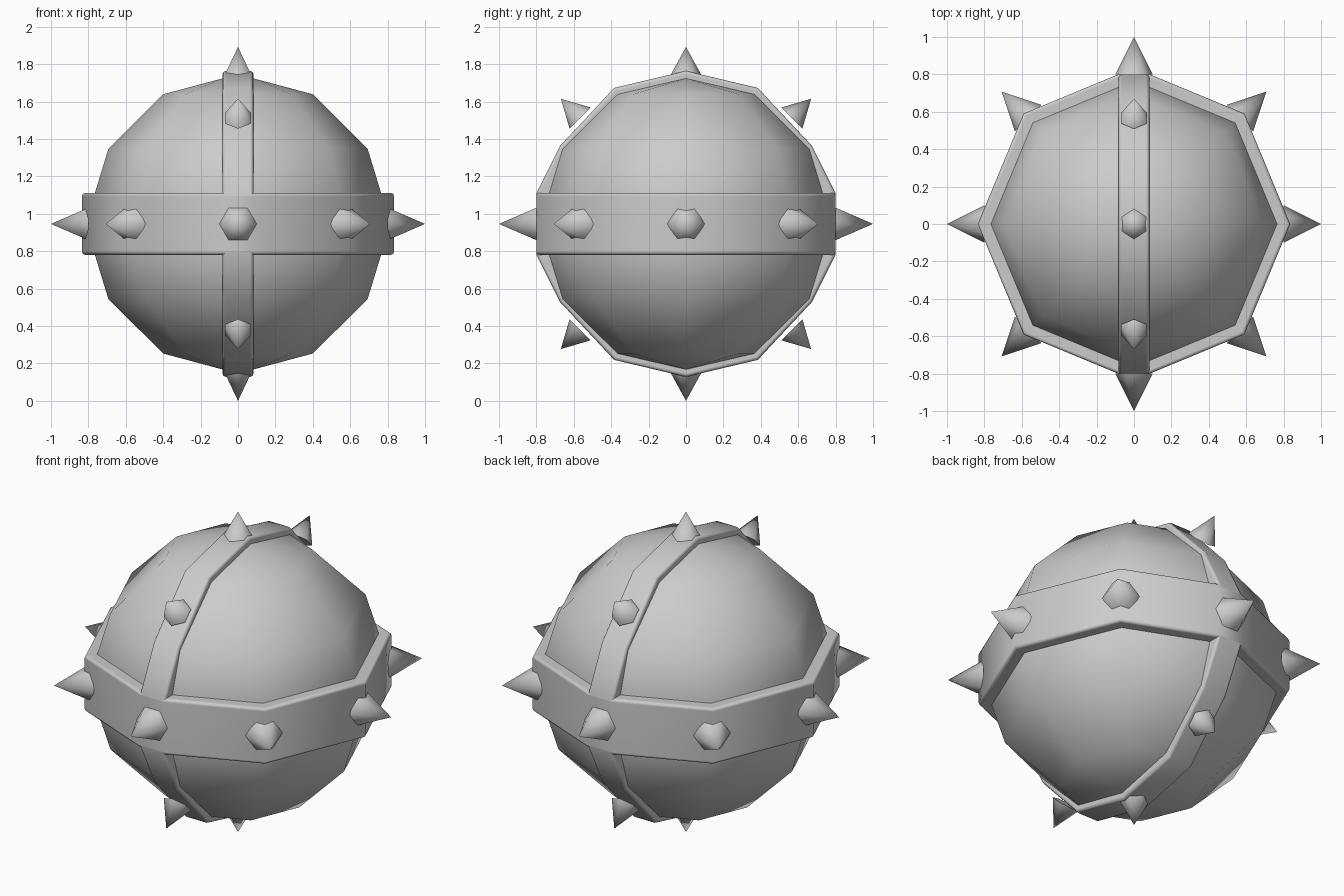
import bpy, bmesh, math
from mathutils import Vector, Matrix

if "Cube" in bpy.data.objects:
    bpy.data.objects.remove(bpy.data.objects["Cube"])

CZ = 0.946        # height of the ball's centre
HALF = 0.083      # half width of the upright band
BELT = 0.166      # half height of the horizontal belt


def add_object(name, bm):
    bmesh.ops.recalc_face_normals(bm, faces=bm.faces)
    mesh = bpy.data.meshes.new(name)
    bm.to_mesh(mesh)
    bm.free()
    for p in mesh.polygons:
        p.use_smooth = True
    ob = bpy.data.objects.new(name, mesh)
    ob.location.z = CZ
    bpy.context.collection.objects.link(ob)
    return ob


def octagon(r):
    """Octagon outline with its front and back corners cut flat at the band."""
    q = r * math.sqrt(0.5)
    y = r - HALF * (r - q) / q
    quarter = [(r, 0), (q, q), (HALF, y)]
    half = quarter + [(-a, b) for a, b in reversed(quarter)]
    return half + [(a, -b) for a, b in reversed(half[1:-1])]


def prism(name, outline, to3d, half):
    """Solid strip from an outline, with softened rims."""
    bm = bmesh.new()
    face = bm.faces.new([bm.verts.new(to3d(a, b, -half)) for a, b in outline])
    ext = bmesh.ops.extrude_face_region(bm, geom=[face], use_keep_orig=True)
    moved = [v for v in ext["geom"] if isinstance(v, bmesh.types.BMVert)]
    bmesh.ops.translate(bm, verts=moved, vec=Vector(to3d(0, 0, 2 * half)))
    ob = add_object(name, bm)
    bev = ob.modifiers.new("rim", "BEVEL")
    bev.width = 0.018
    bev.segments = 2
    bev.limit_method = "ANGLE"
    bev.angle_limit = math.radians(60)
    ob.modifiers.new("normals", "WEIGHTED_NORMAL")
    return ob


def spike(name, direction, side, radius, height):
    """Six-sided cone, one base corner pointing along side."""
    z = Vector(direction).normalized()
    x = Vector(side).normalized()
    rot = Matrix((x, z.cross(x), z)).transposed().to_4x4()
    place = rot @ Matrix.Translation((0, 0, 0.8 + height / 2))
    bm = bmesh.new()
    bmesh.ops.create_cone(bm, cap_ends=True, segments=6, radius1=radius,
                          radius2=0, depth=height)
    # put a corner exactly on the local x axis
    v = max((v for v in bm.verts if v.co.z < 0), key=lambda v: v.co.x)
    turn = Matrix.Rotation(-math.atan2(v.co.y, v.co.x), 4, "Z")
    bmesh.ops.transform(bm, matrix=place @ turn, verts=bm.verts)
    ob = add_object(name, bm)
    bpy.ops.object.select_all(action="DESELECT")
    ob.select_set(True)
    bpy.context.view_layer.objects.active = ob
    bpy.ops.object.shade_smooth_by_angle(angle=math.radians(60))


# Ball: eight-sided rings from pole to pole
bm = bmesh.new()
for r, z in [(0.765, BELT), (0.693, 0.402), (0.4, 0.693)]:
    for s in (1, -1):
        for x, y in octagon(r):
            bm.verts.new((x, y, s * z))
for x in (HALF, -HALF):
    for s in (1, -1):
        bm.verts.new((x, 0, s * 0.778))
bmesh.ops.convex_hull(bm, input=bm.verts)
bmesh.ops.dissolve_limit(bm, angle_limit=math.radians(1),
                         verts=bm.verts, edges=bm.edges)
add_object("ball", bm)

# Horizontal belt
prism("belt", octagon(0.835), lambda a, b, h: (a, b, h), BELT)

# Upright band, running over the top through front and back
quarter = [(0.799, BELT), (0.673, 0.418), (0.384, 0.727), (0, 0.818)]
half = quarter + [(-y, z) for y, z in reversed(quarter[:-1])]
prism("band", half + [(y, -z) for y, z in reversed(half)],
      lambda a, b, h: (h, a, b), HALF)

# Spikes: large ones round the belt, small ones on the band
for i in range(8):
    c, s = math.cos(i * math.pi / 4), math.sin(i * math.pi / 4)
    spike(f"belt_spike_{i + 1}", (c, s, 0), (-s, c, 0), 0.1, 0.2)
    if i % 4:
        spike(f"band_spike_{i + 1}", (0, c, s), (0, -s, c), 0.08, 0.146)
